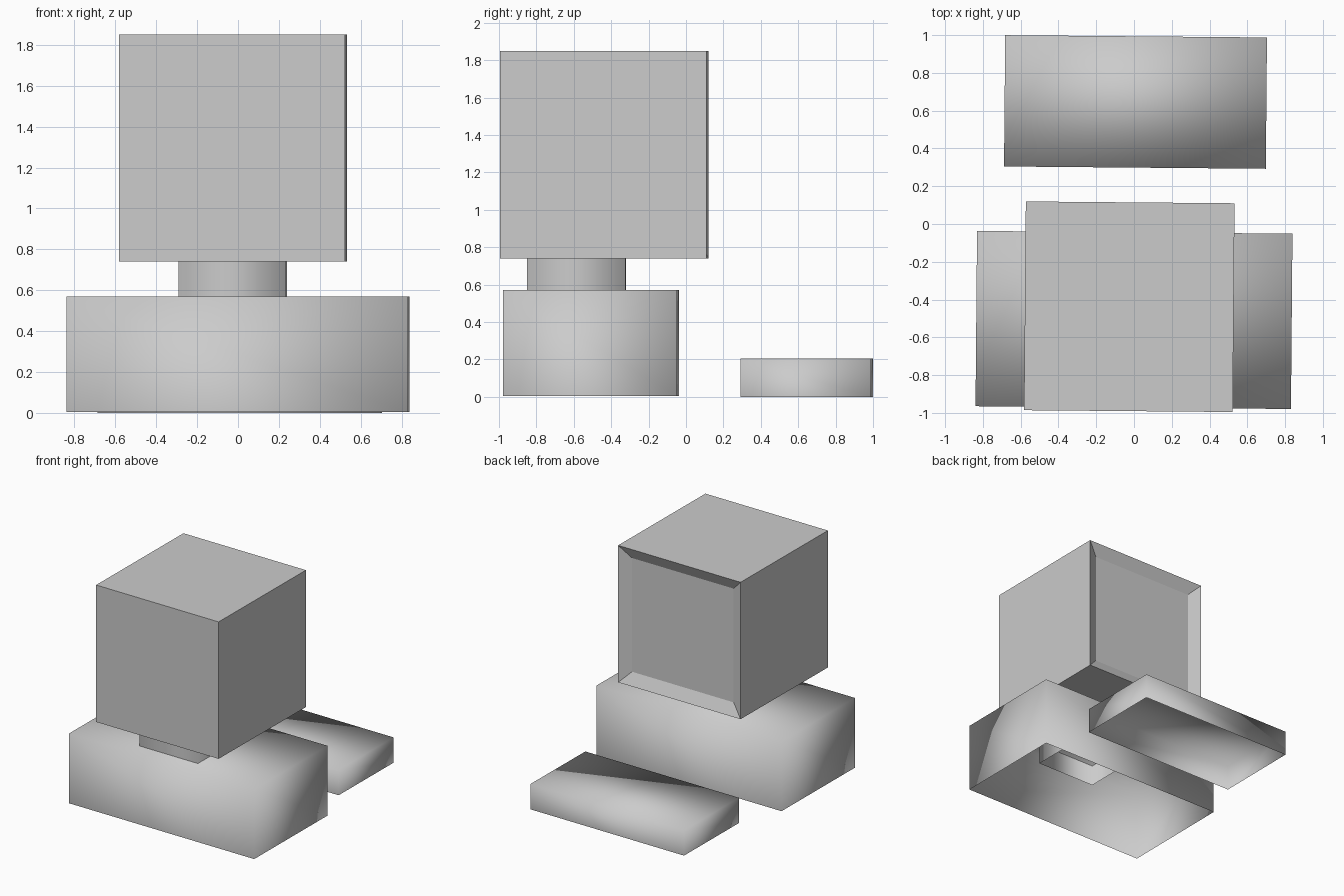
import bpy, bmesh, math
from mathutils import Matrix

default = bpy.data.objects.get("Cube")
if default:
    bpy.data.objects.remove(default, do_unlink=True)

TURN = math.radians(-0.5)  # the whole set stands slightly turned

grey = bpy.data.materials.new("plain grey")
grey.use_nodes = True
colour = (0.6, 0.6, 0.6, 1)
grey.diffuse_color = colour
grey.node_tree.nodes["Principled BSDF"].inputs["Base Color"].default_value = colour


def box(name, centre, size, bottom, top, open_sides=(), smooth=True, recess=None):
    """Box from bottom to top; open_sides lists z directions left without a face."""
    bm = bmesh.new()
    bmesh.ops.create_cube(bm, size=1)
    bmesh.ops.scale(bm, vec=(size[0], size[1], top - bottom), verts=bm.verts)
    bm.normal_update()
    gone = [f for f in bm.faces if round(f.normal.z) in open_sides]
    bmesh.ops.delete(bm, geom=gone, context="FACES")
    if recess:
        back = [f for f in bm.faces if f.normal.y > 0.9]
        bmesh.ops.inset_region(bm, faces=back, thickness=recess[0], depth=-recess[1])
    for f in bm.faces:
        f.smooth = smooth
    mesh = bpy.data.meshes.new(name)
    bm.to_mesh(mesh)
    bm.free()
    mesh.materials.append(grey)
    ob = bpy.data.objects.new(name, mesh)
    ob.matrix_world = (Matrix.Translation((*centre, (bottom + top) / 2))
                       @ Matrix.Rotation(TURN, 4, "Z"))
    bpy.context.collection.objects.link(ob)
    return ob


# Cube screen with a sloped recess in its back
box("monitor", (-0.025, -0.438), (1.105, 1.105), 0.74, 1.85,
    smooth=False, recess=(0.133, 0.045))
# Open tube that reaches down into the base
box("monitor_neck", (-0.025, -0.585), (0.526, 0.526), 0.4, 0.74, open_sides=(-1, 1))
# Soft-shaded shells, open underneath
box("computer_base", (0, -0.508), (1.67, 0.928), 0.004, 0.57, open_sides=(-1,))
box("keyboard", (0.008, 0.646), (1.386, 0.695), 0, 0.205, open_sides=(-1,))
